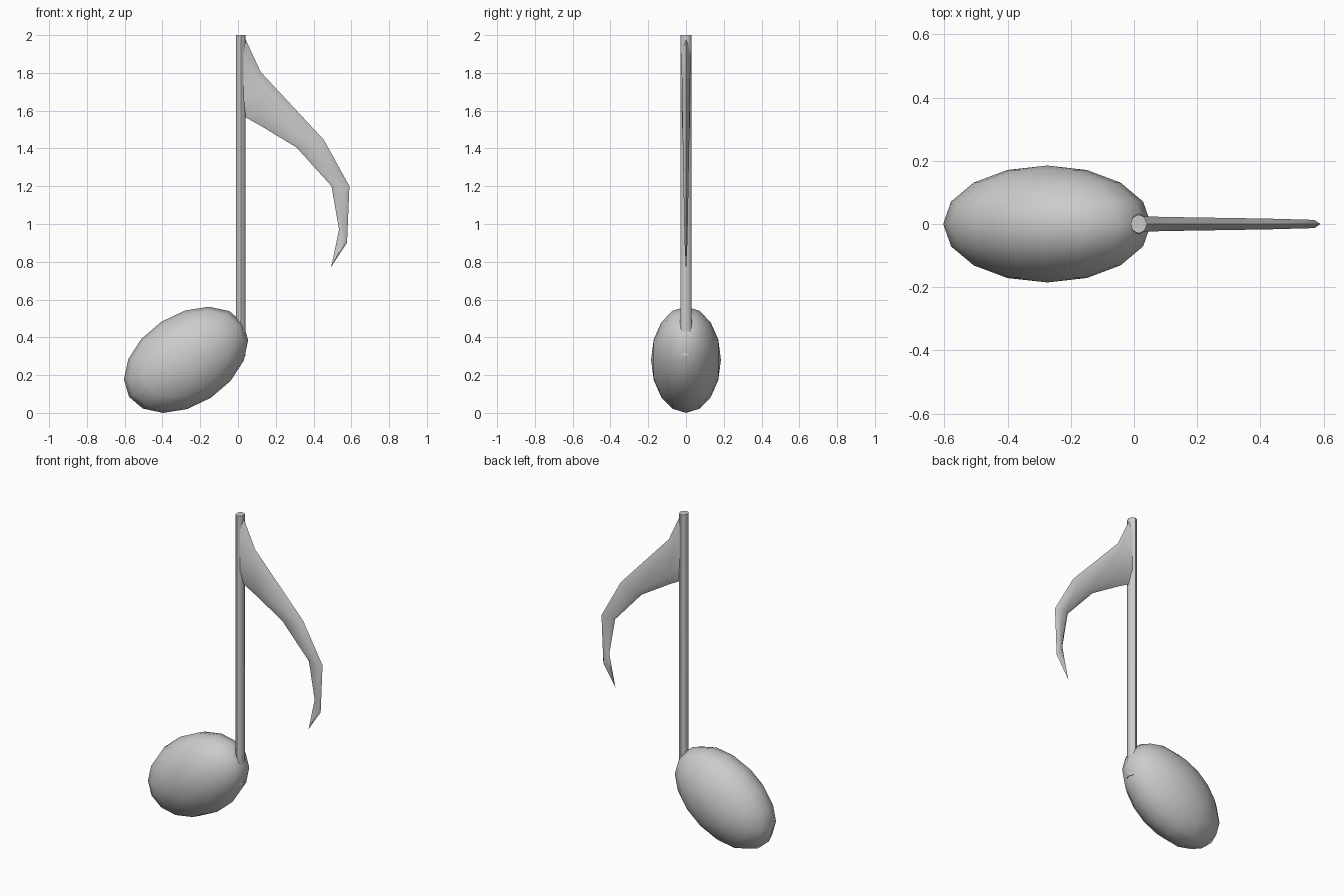
import bpy, bmesh
from math import radians, cos, sin, tau

if "Cube" in bpy.data.objects:
    bpy.data.objects.remove(bpy.data.objects["Cube"])


def loft(name, rings, angle):
    """Skin closed rings of equal point count and cap both ends."""
    bm = bmesh.new()
    loops = [[bm.verts.new(p) for p in ring] for ring in rings]
    n = len(loops[0])
    for a, b in zip(loops, loops[1:]):
        for i in range(n):
            j = (i + 1) % n
            bm.faces.new((a[i], a[j], b[j], b[i]))
    bm.faces.new(loops[0])
    bm.faces.new(loops[-1])
    bmesh.ops.remove_doubles(bm, verts=bm.verts, dist=0.0001)
    bmesh.ops.recalc_face_normals(bm, faces=bm.faces)
    mesh = bpy.data.meshes.new(name)
    bm.to_mesh(mesh)
    bm.free()
    ob = bpy.data.objects.new(name, mesh)
    bpy.context.collection.objects.link(ob)
    smooth(ob, angle)
    return ob


def smooth(ob, angle):
    bpy.ops.object.select_all(action='DESELECT')
    ob.select_set(True)
    bpy.context.view_layer.objects.active = ob
    bpy.ops.object.shade_smooth_by_angle(angle=radians(angle))


# Note head: tilted low-poly ellipsoid, equator facing the front
bm = bmesh.new()
bmesh.ops.create_uvsphere(bm, u_segments=16, v_segments=8, radius=1)
mesh = bpy.data.meshes.new("note_head")
bm.to_mesh(mesh)
bm.free()
head = bpy.data.objects.new("note_head", mesh)
bpy.context.collection.objects.link(head)
for v in mesh.vertices:
    x, y, z = v.co
    px, pz = 0.36 * x, -0.24 * y
    t = radians(33)
    v.co = (-0.275 + px * cos(t) - pz * sin(t), 0.185 * z,
            0.281 + px * sin(t) + pz * cos(t))
smooth(head, 80)

# Stem: eight-sided rod, slightly flared where it meets the head
STEM = [(0.30, 0.012, 0.027, 0.036), (0.42, 0.012, 0.028, 0.036),
        (0.50, 0.015, 0.026, 0.03), (2.0, 0.015, 0.026, 0.03)]
loft("stem", [[(cx + rx * cos(tau * i / 8), ry * sin(tau * i / 8), z)
               for i in range(8)] for z, cx, rx, ry in STEM], 50)

# Flag: outer edge, inner edge and half thickness at each station
FLAG = [((0.03, 2.0), (0.03, 1.57), 0.024),
        ((0.12, 1.805), (0.12, 1.52), 0.022),
        ((0.455, 1.445), (0.31, 1.405), 0.017),
        ((0.59, 1.2), (0.495, 1.2), 0.013),
        ((0.577, 0.9), (0.535, 0.97), 0.008),
        ((0.49, 0.768), (0.495, 0.776), 0.001)]
SECTION = [(0, 0), (0.2, 1), (0.8, 1), (1, 0), (0.8, -1), (0.2, -1)]
loft("flag", [[(o[0] + (i[0] - o[0]) * s, t * w, o[1] + (i[1] - o[1]) * s)
               for s, w in SECTION] for o, i, t in FLAG], 60)
